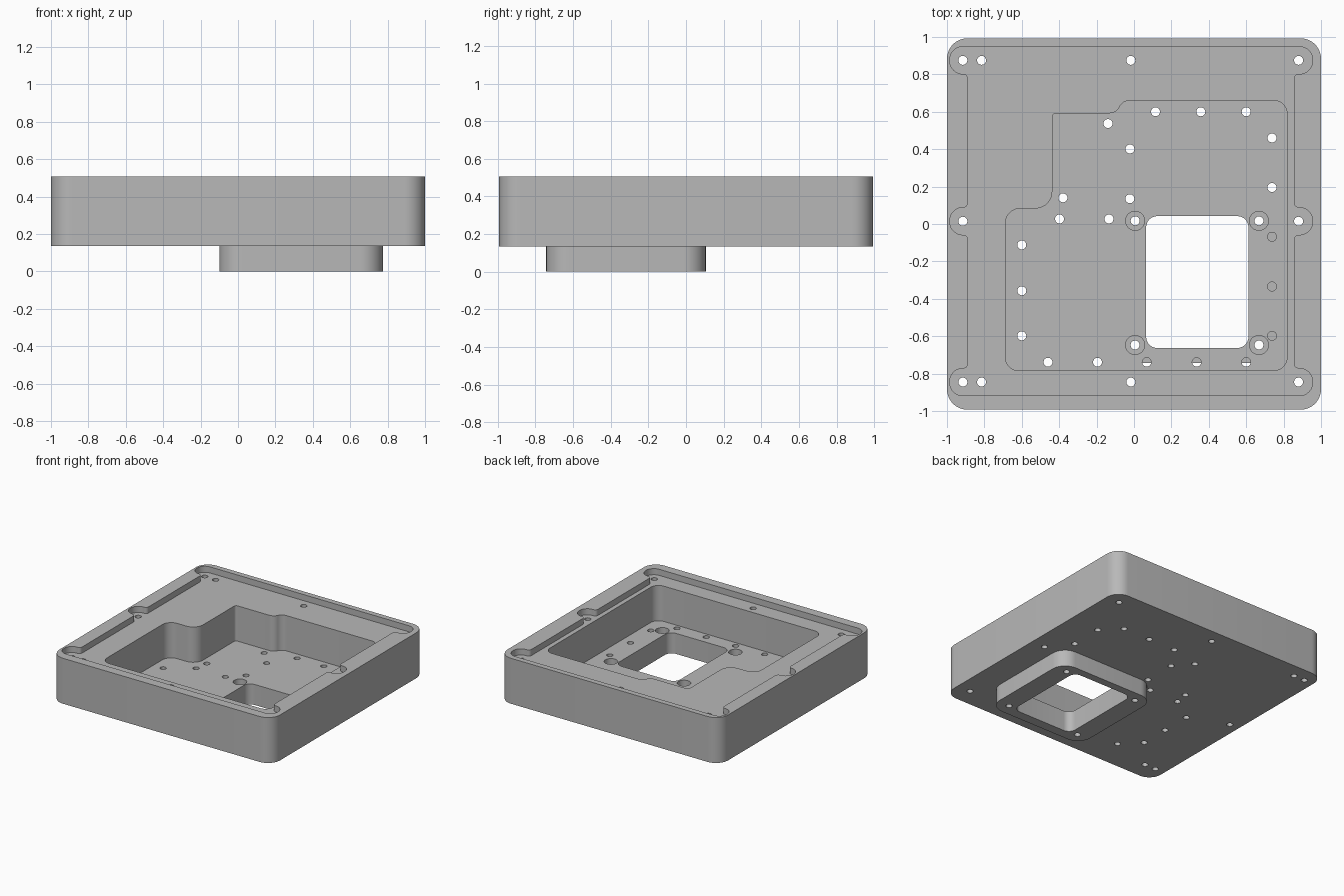
import bpy, bmesh, math
from mathutils import Vector

cube = bpy.data.objects.get("Cube")
if cube:
    bpy.data.objects.remove(cube, do_unlink=True)

grey = bpy.data.materials.new("machined_grey")
grey.use_nodes = True
grey.diffuse_color = (0.48, 0.48, 0.48, 1)
grey.node_tree.nodes["Principled BSDF"].inputs["Base Color"].default_value = (0.48, 0.48, 0.48, 1)

# Heights
TOP, LEDGE, FLOOR, UNDERSIDE = 0.507, 0.457, 0.168, 0.135
OVER = 0.1  # cutter overshoot


def rounded(corners, steps=10):
    """Outline of a polygon whose corners (x, y, radius) become arcs."""
    pts = []
    for i, (x, y, r) in enumerate(corners):
        p = Vector((x, y))
        a = (Vector(corners[i - 1][:2]) - p).normalized()
        b = (Vector(corners[(i + 1) % len(corners)][:2]) - p).normalized()
        half = a.angle(b) / 2
        centre = p + (a + b).normalized() * r / math.sin(half)
        u = p + a * r / math.tan(half) - centre
        v = p + b * r / math.tan(half) - centre
        sweep = math.atan2(u.x * v.y - u.y * v.x, u.dot(v))
        start = math.atan2(u.y, u.x)
        for k in range(steps + 1):
            t = start + sweep * k / steps
            pts.append(centre + Vector((math.cos(t), math.sin(t))) * r)
    return pts


def rect(x0, x1, y0, y1, r):
    return rounded([(x0, y0, r), (x1, y0, r), (x1, y1, r), (x0, y1, r)])


def circle(x, y, r, n=24):
    return [Vector((x + r * math.cos(math.tau * k / n), y + r * math.sin(math.tau * k / n)))
            for k in range(n)]


def prisms(name, outlines, z0, z1):
    """One object holding an upright prism for each outline."""
    bm = bmesh.new()
    for outline in outlines:
        low = [bm.verts.new((p.x, p.y, z0)) for p in outline]
        high = [bm.verts.new((p.x, p.y, z1)) for p in outline]
        bm.faces.new(low[::-1])
        bm.faces.new(high)
        n = len(low)
        for i in range(n):
            j = (i + 1) % n
            bm.faces.new((low[i], low[j], high[j], high[i]))
    bmesh.ops.recalc_face_normals(bm, faces=bm.faces)
    mesh = bpy.data.meshes.new(name)
    bm.to_mesh(mesh)
    bm.free()
    mesh.materials.append(grey)
    obj = bpy.data.objects.new(name, mesh)
    bpy.context.collection.objects.link(obj)
    return obj


def cut(obj, outlines, z0, z1):
    cutter = prisms("cutter", outlines, z0, z1)
    cutter.hide_render = True
    mod = obj.modifiers.new("cut", "BOOLEAN")
    mod.operation, mod.solver, mod.object = "DIFFERENCE", "EXACT", cutter
    bpy.context.view_layer.objects.active = obj
    bpy.ops.object.modifier_apply(modifier=mod.name)
    bpy.data.objects.remove(cutter, do_unlink=True)


# Lid recess: a rounded lobe around each edge screw
rows = (0.875, 0.015, -0.845)
LOBE = 0.073


def recess_side(inner, outer):
    side = []
    for cy in rows:
        up, down = cy + LOBE, cy - LOBE
        if cy != rows[0]:
            side.append((inner, up, 0.025))
        side += [(outer, up, 0.07), (outer, down, 0.07)]
        if cy != rows[-1]:
            side.append((inner, down, 0.025))
    return side


recess = rounded(recess_side(-0.888, -0.985) + recess_side(0.855, 0.955)[::-1])

# Stepped main pocket
pocket = rounded([
    (-0.688, -0.783, 0.07), (0.818, -0.783, 0.07), (0.818, 0.66, 0.07),
    (-0.06, 0.66, 0.06), (-0.095, 0.592, 0.06), (-0.437, 0.592, 0.02),
    (-0.437, 0.083, 0.09), (-0.688, 0.083, 0.08)])

window = rect(0.065, 0.612, -0.663, 0.042, 0.06)

# Screw holes
HOLE = 0.024
edge_holes = [(x, y) for y in rows for x in (-0.915, 0.88)]
edge_holes += [(x, y) for y in (rows[0], rows[-1]) for x in (-0.815, -0.017)]
floor_holes = [(x, 0.6) for x in (0.115, 0.357, 0.6)]
floor_holes += [(0.738, y) for y in (0.46, 0.195, -0.068, -0.334, -0.598)]
floor_holes += [(-0.6, y) for y in (-0.112, -0.357, -0.598)]
floor_holes += [(x, -0.739) for x in (-0.46, -0.195, 0.068, 0.335, 0.6)]
floor_holes += [(-0.139, 0.537), (-0.022, 0.401), (-0.022, 0.135),
                (-0.38, 0.14), (-0.398, 0.027), (-0.134, 0.027)]
boss_holes = [(x, y) for x in (0.006, 0.668) for y in (0.017, -0.647)]

# Housing
housing = prisms("housing", [rect(-1, 1, -0.993, 0.993, 0.11)], UNDERSIDE, TOP)
cut(housing, [recess], LEDGE, TOP + OVER)
cut(housing, [pocket], FLOOR, TOP + OVER)
cut(housing, [window], 0, TOP + OVER)
cut(housing, [circle(x, y, HOLE) for x, y in edge_holes + floor_holes], 0, TOP + OVER)
cut(housing, [circle(x, y, 0.051) for x, y in boss_holes], 0, TOP + OVER)

# Mounting boss underneath, with the window and its four screws
boss = prisms("mounting_boss", [rect(-0.1, 0.775, -0.743, 0.105, 0.12)], 0, UNDERSIDE)
cut(boss, [window], -OVER, TOP)
cut(boss, [circle(x, y, HOLE) for x, y in boss_holes], -OVER, TOP)
cut(boss, [circle(x, y, 0.051) for x, y in boss_holes], 0.1, TOP)

# Smooth arcs, crisp edges
bpy.ops.object.select_all(action="DESELECT")
for obj in (housing, boss):
    obj.select_set(True)
bpy.context.view_layer.objects.active = housing
bpy.ops.object.shade_smooth_by_angle(angle=math.radians(30))
